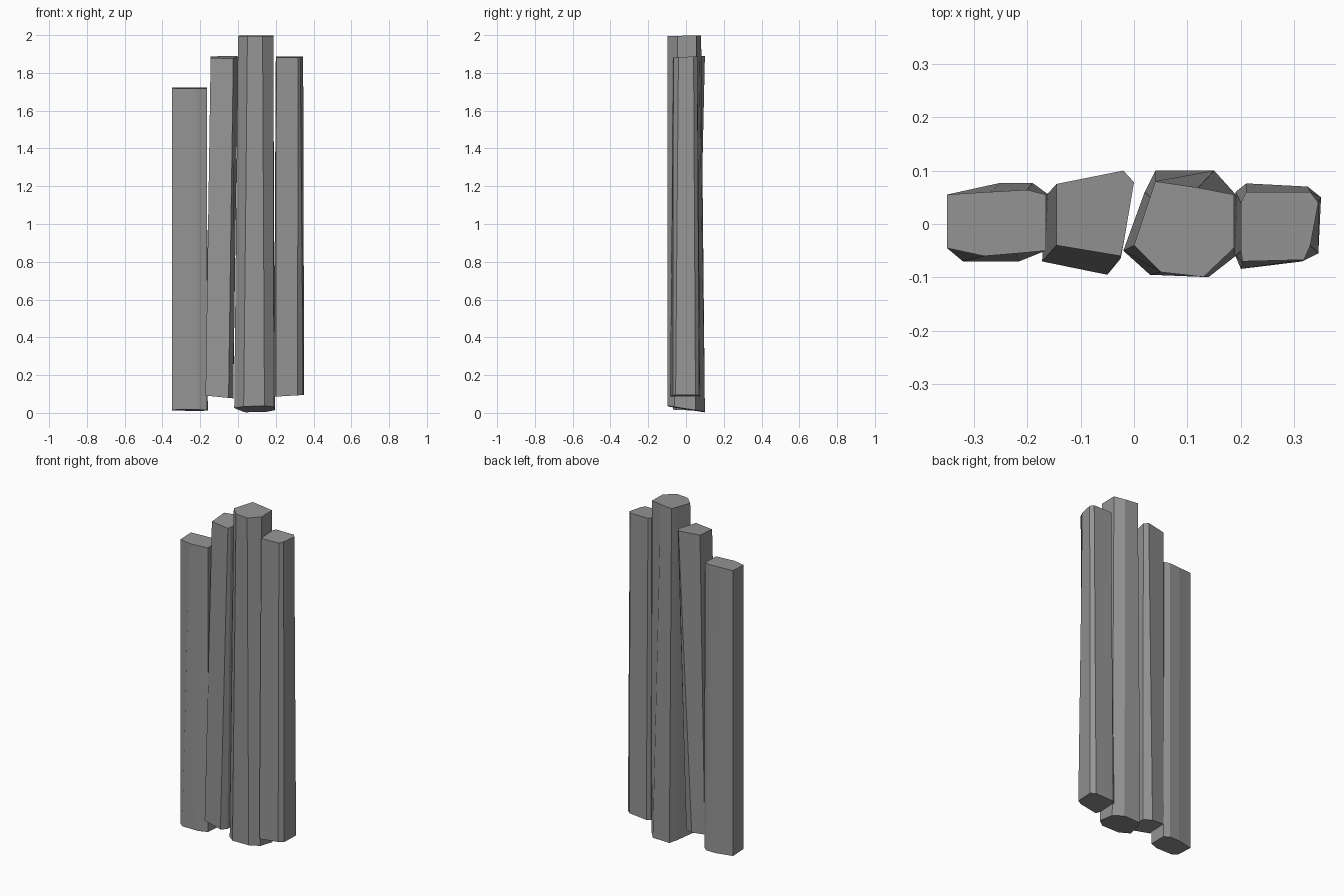
import bpy
import bmesh
from mathutils import Vector

default_cube = bpy.data.objects.get("Cube")
if default_cube:
    bpy.data.objects.remove(default_cube, do_unlink=True)

# Single plain stone colour
STONE_COLOUR = (0.3, 0.3, 0.3, 1.0)
stone = bpy.data.materials.new("grey stone")
stone.use_nodes = True
stone.diffuse_color = STONE_COLOUR
stone.node_tree.nodes["Principled BSDF"].inputs["Base Color"].default_value = STONE_COLOUR


def make_ring(bm, outline, height, slope):
    """Place outline points (in hundredths) on a plane tilted along x and y."""
    points = [Vector((x, y)) / 100 for x, y in outline]
    centre = sum(points, Vector((0, 0))) / len(points)
    return [bm.verts.new((p.x, p.y, height + slope.dot(p - centre))) for p in points]


def make_column(name, base, top, base_height, top_height, base_slope, top_slope):
    """Loft an uneven prism between a base outline and a matching top outline."""
    bm = bmesh.new()
    lower = make_ring(bm, base, base_height, Vector(base_slope))
    upper = make_ring(bm, top, top_height, Vector(top_slope))
    count = len(lower)
    for i in range(count):
        j = (i + 1) % count
        bm.faces.new((lower[i], lower[j], upper[j], upper[i]))
    bm.faces.new(upper)
    bm.faces.new(lower[::-1])
    bmesh.ops.recalc_face_normals(bm, faces=bm.faces)
    mesh = bpy.data.meshes.new(name)
    bm.to_mesh(mesh)
    bm.free()
    mesh.materials.append(stone)
    column = bpy.data.objects.new(name, mesh)
    bpy.context.collection.objects.link(column)
    return column


# Short column on the far right-hand side
make_column(
    "short_column",
    base=[(-35, -4.5), (-32, -7), (-21.5, -7), (-16.5, -5), (-16, 5.5), (-19, 7.7), (-25, 7.7), (-35, 5.5)],
    top=[(-35, -4.5), (-28, -6), (-22, -5.5), (-16.5, -5), (-16.5, 5.5), (-20, 6.4), (-27, 6), (-35, 5.5)],
    base_height=0.014, top_height=1.72, base_slope=(0, -0.04), top_slope=(0, 0.03),
)

# Leaning column beside it
make_column(
    "leaning_column",
    base=[(-17.2, -7), (-5, -9.5), (-2.5, -6.5), (-3, 4), (-8, 6), (-16.3, 5.5)],
    top=[(-14.5, -4), (-2.5, -6), (-2, -4), (0, 7.8), (-2, 10), (-14.5, 7.5)],
    base_height=0.083, top_height=1.883, base_slope=(-0.1, 0), top_slope=(0, 0.08),
)

# Tallest and widest column
make_column(
    "tall_column",
    base=[(-2, -5), (3, -9.5), (14, -9.9), (19, -6), (19.5, 5), (15, 10), (4, 10), (2, 6)],
    top=[(0, -4), (5, -9), (13, -9.9), (18.7, -4.5), (18.7, 5.5), (12, 6.8), (4, 8), (3, 5)],
    base_height=0.02, top_height=1.997, base_slope=(0.02, -0.16), top_slope=(0, 0.02),
)

# Outer column on the left-hand side
make_column(
    "outer_column",
    base=[(19, -6), (20, -8.4), (31.5, -7), (34.5, -5.5), (35, 5), (32.5, 7), (21, 7.6), (19, 6)],
    top=[(20, -5), (20.3, -7), (31.8, -6.7), (33, -4), (34.5, 4), (33, 6), (21, 6), (20, 4)],
    base_height=0.09, top_height=1.885, base_slope=(0.06, 0), top_slope=(0, 0.04),
)
